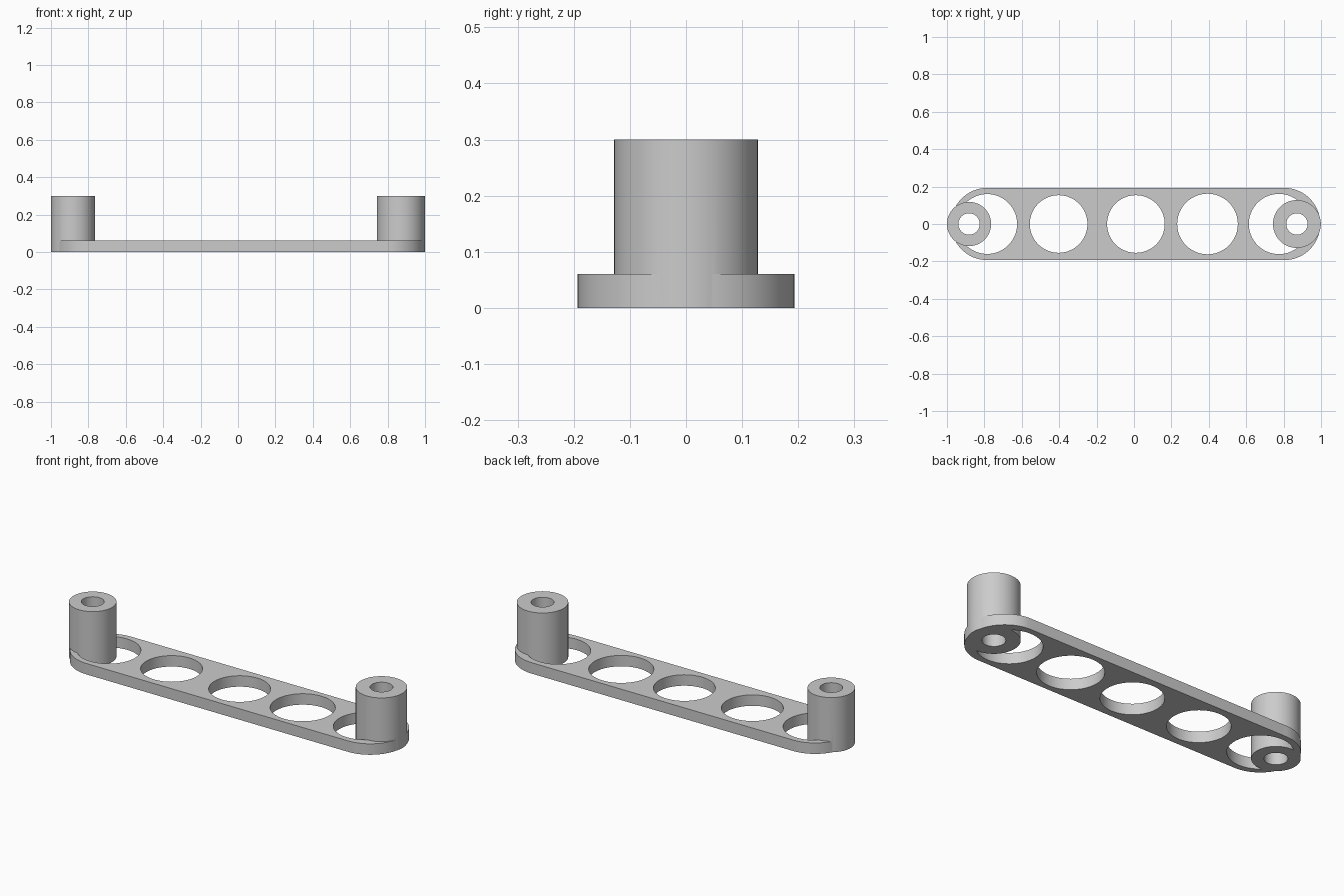
import bpy
import bmesh
import math

cube = bpy.data.objects.get("Cube")
if cube:
    bpy.data.objects.remove(cube, do_unlink=True)

grey = bpy.data.materials.new("plain grey")
grey.use_nodes = True
colour = (0.6, 0.6, 0.6, 1)
grey.diffuse_color = colour
grey.node_tree.nodes["Principled BSDF"].inputs["Base Color"].default_value = colour

THICK = 0.06
POST_TOP = 0.3


def arc(cx, r, start, end, steps):
    """Points of an arc centred on (cx, 0)."""
    angles = [start + (end - start) * i / steps for i in range(steps + 1)]
    return [(cx + r * math.cos(a), r * math.sin(a)) for a in angles]


def extrude(name, outline, z0, z1):
    """Solid prism from a closed counter-clockwise outline."""
    bm = bmesh.new()
    face = bm.faces.new([bm.verts.new((x, y, z0)) for x, y in outline])
    top = bmesh.ops.extrude_face_region(bm, geom=[face])["geom"]
    verts = [g for g in top if isinstance(g, bmesh.types.BMVert)]
    bmesh.ops.translate(bm, verts=verts, vec=(0, 0, z1 - z0))
    bmesh.ops.recalc_face_normals(bm, faces=bm.faces)
    mesh = bpy.data.meshes.new(name)
    bm.to_mesh(mesh)
    bm.free()
    mesh.materials.append(grey)
    obj = bpy.data.objects.new(name, mesh)
    bpy.context.collection.objects.link(obj)
    return obj


def disc(name, cx, r, z0, z1):
    return extrude(name, arc(cx, r, 0, 2 * math.pi, 72)[:-1], z0, z1)


def combine(target, other, operation):
    """Apply a boolean and remove the helper."""
    other.hide_render = True
    mod = target.modifiers.new(operation.title(), "BOOLEAN")
    mod.operation = operation
    mod.solver = "EXACT"
    mod.object = other
    bpy.context.view_layer.objects.active = target
    bpy.ops.object.modifier_apply(modifier=mod.name)
    bpy.data.objects.remove(other, do_unlink=True)


# Flat bar with rounded ends
half = math.pi / 2
outline = arc(0.803, 0.193, -half, half, 36) + arc(-0.785, 0.193, half, 3 * half, 36)
bar = extrude("link_bar", outline, 0, THICK)

# Large lightening holes
for cx, r in [(-0.785, 0.16), (-0.403, 0.154), (0.01, 0.154), (0.393, 0.162), (0.775, 0.161)]:
    combine(bar, disc("hole_cutter", cx, r, -0.1, 0.2), "DIFFERENCE")

# End posts, fused to the bar and bored through
for name, cx, r in [("right_post", -0.882, 0.118), ("left_post", 0.871, 0.128)]:
    combine(bar, disc(name, cx, r, 0, POST_TOP), "UNION")
    combine(bar, disc("bore_cutter", cx, 0.057, -0.1, 0.5), "DIFFERENCE")

# Smooth walls with crisp edges
bpy.ops.object.select_all(action="DESELECT")
bar.select_set(True)
bpy.context.view_layer.objects.active = bar
bpy.ops.object.shade_smooth_by_angle(angle=math.radians(30))
